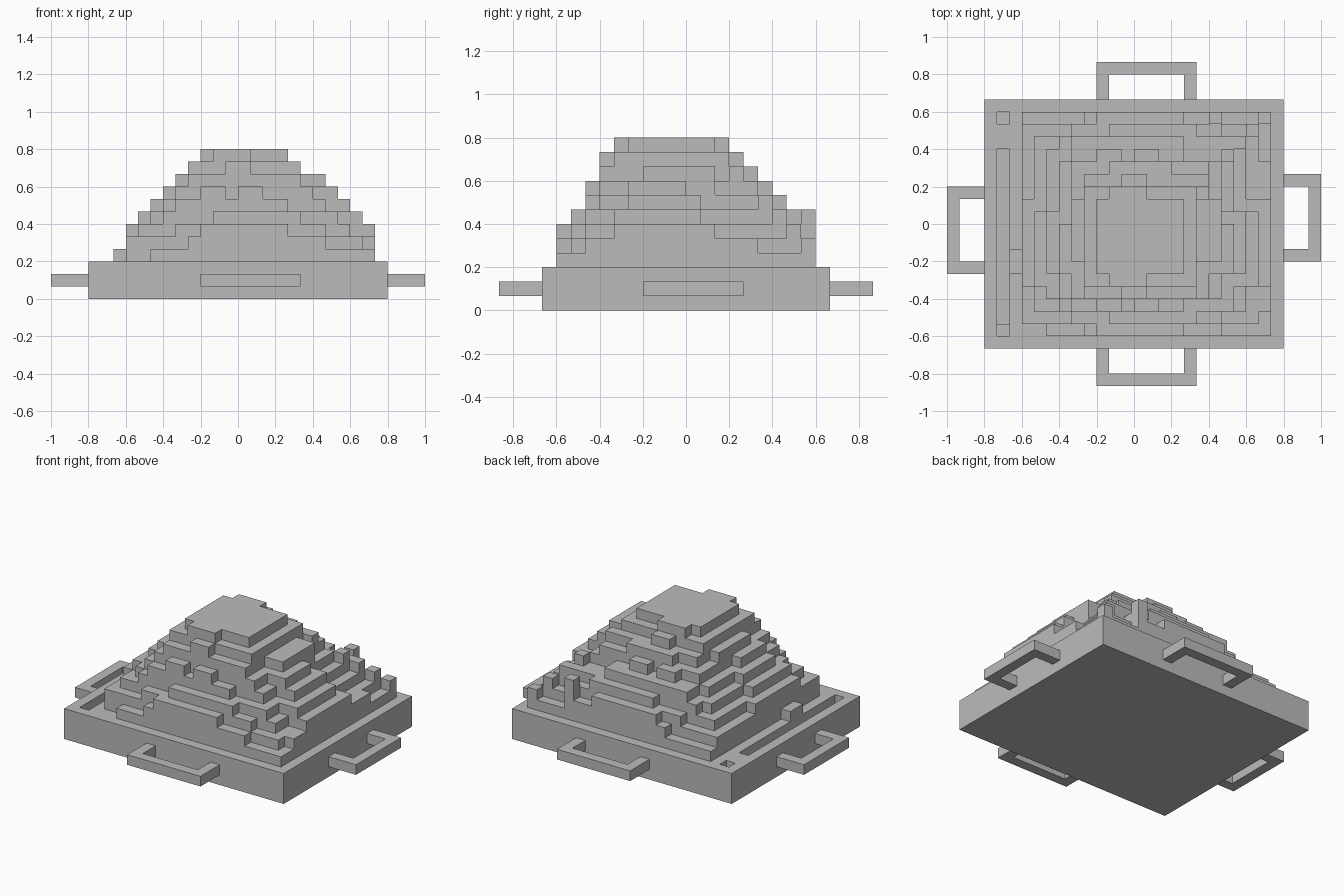
import bpy
import bmesh
import math
from mathutils import Vector

if "Cube" in bpy.data.objects:
    bpy.data.objects.remove(bpy.data.objects["Cube"], do_unlink=True)

UNIT = 1 / 15  # edge length of one block

stone = bpy.data.materials.new("plain_grey")
stone.use_nodes = True
grey = (0.5, 0.5, 0.5, 1)
stone.diffuse_color = grey
stone.node_tree.nodes["Principled BSDF"].inputs["Base Color"].default_value = grey


def finish(name, bm):
    """Merge, tidy flat faces, scale from blocks to units and add to the scene."""
    bmesh.ops.remove_doubles(bm, verts=bm.verts, dist=0.001)
    bmesh.ops.dissolve_limit(bm, angle_limit=math.radians(1),
                             verts=bm.verts, edges=bm.edges)
    bmesh.ops.scale(bm, vec=Vector((UNIT, UNIT, UNIT)), verts=bm.verts)
    mesh = bpy.data.meshes.new(name)
    bm.to_mesh(mesh)
    bm.free()
    mesh.materials.append(stone)
    obj = bpy.data.objects.new(name, mesh)
    bpy.context.collection.objects.link(obj)
    return obj


def paint(cells, box, height):
    """Set the column height over a rectangle of blocks."""
    left, right, front, back = box
    for x in range(left, right):
        for y in range(front, back):
            cells[x, y] = height


def columns(name, cells, floor):
    """Build a closed stepped surface from column heights."""
    bm = bmesh.new()

    def quad(points):
        bm.faces.new([bm.verts.new(p) for p in points])

    for (x, y), top in cells.items():
        ring = [(x, y), (x + 1, y), (x + 1, y + 1), (x, y + 1)]
        quad([(a, b, top) for a, b in ring])
        quad([(a, b, floor) for a, b in reversed(ring)])
        beside = [(x, y - 1), (x + 1, y), (x, y + 1), (x - 1, y)]
        for i, other in enumerate(beside):
            p, q = ring[i], ring[(i + 1) % 4]
            for z in range(cells.get(other, floor), top):
                quad([(*p, z), (*q, z), (*q, z + 1), (*p, z + 1)])
    return finish(name, bm)


# Base slab with a sunken channel and a small pit along the right edge
base = {}
paint(base, (-12, 12, -10, 10), 3)
paint(base, (-11, -10, -9, 6), 1)
paint(base, (-11, -10, -9, -8), 2)
paint(base, (-11, -10, 8, 9), 1)
columns("base", base, 0)

# Stepped mound: each level lists its footprints, then its loose corner blocks
terraces = {
    4: [(-9, 11, -8, 9), (-7, 11, -9, -8), (-10, -9, -4, -2)],
    5: [(-9, 10, -8, 8), (-4, 7, -9, 9), (10, 11, -7, 5), (10, 11, 8, 9)],
    6: [(-8, 9, -7, 7), (-9, 11, -5, 2), (-5, 7, -8, 8), (-3, 4, -9, 9),
        (9, 10, 7, 8)],
    7: [(-7, 8, -6, 6), (-6, 8, -7, 7), (-8, 10, -5, 1), (-2, 5, -8, 8),
        (6, 7, 8, 9), (8, 9, 6, 7)],
    8: [(-6, 7, -6, 5), (-7, 9, -4, 1), (-5, 4, -7, 7), (7, 8, 5, 6)],
    9: [(-5, 6, -6, 5), (-6, 8, -4, 0), (-3, -1, -7, 6), (0, 2, -7, 6)],
    10: [(-4, 5, -6, 4), (-5, 7, -3, 2), (-2, 3, -5, 5), (5, 6, 3, 4)],
    11: [(-4, 5, -5, 3), (-1, 1, -6, 4)],
    12: [(-3, 4, -4, 2), (-2, 1, -5, 3)],
}
mound = {}
for level, boxes in terraces.items():
    for box in boxes:
        paint(mound, box, level)
columns("stepped_mound", mound, 3)


# Bracket handles: a three-sided frame extruded one block thick
def handle(name, start, end, edge, place):
    tip = edge + 3
    outline = [(start, edge), (start, tip), (end, tip), (end, edge),
               (end - 1, edge), (end - 1, tip - 1),
               (start + 1, tip - 1), (start + 1, edge)]
    bm = bmesh.new()
    face = bm.faces.new([bm.verts.new((*place(a, d), 1)) for a, d in outline])
    extruded = bmesh.ops.extrude_face_region(bm, geom=[face])["geom"]
    raised = [v for v in extruded if isinstance(v, bmesh.types.BMVert)]
    bmesh.ops.translate(bm, vec=(0, 0, 1), verts=raised)
    bmesh.ops.recalc_face_normals(bm, faces=bm.faces)
    finish(name, bm)


handle("front_handle", -3, 5, 10, lambda a, d: (a, -d))
handle("back_handle", -3, 5, 10, lambda a, d: (a, d))
handle("left_handle", -3, 4, 12, lambda a, d: (d, a))
handle("right_handle", -4, 3, 12, lambda a, d: (-d, a))
